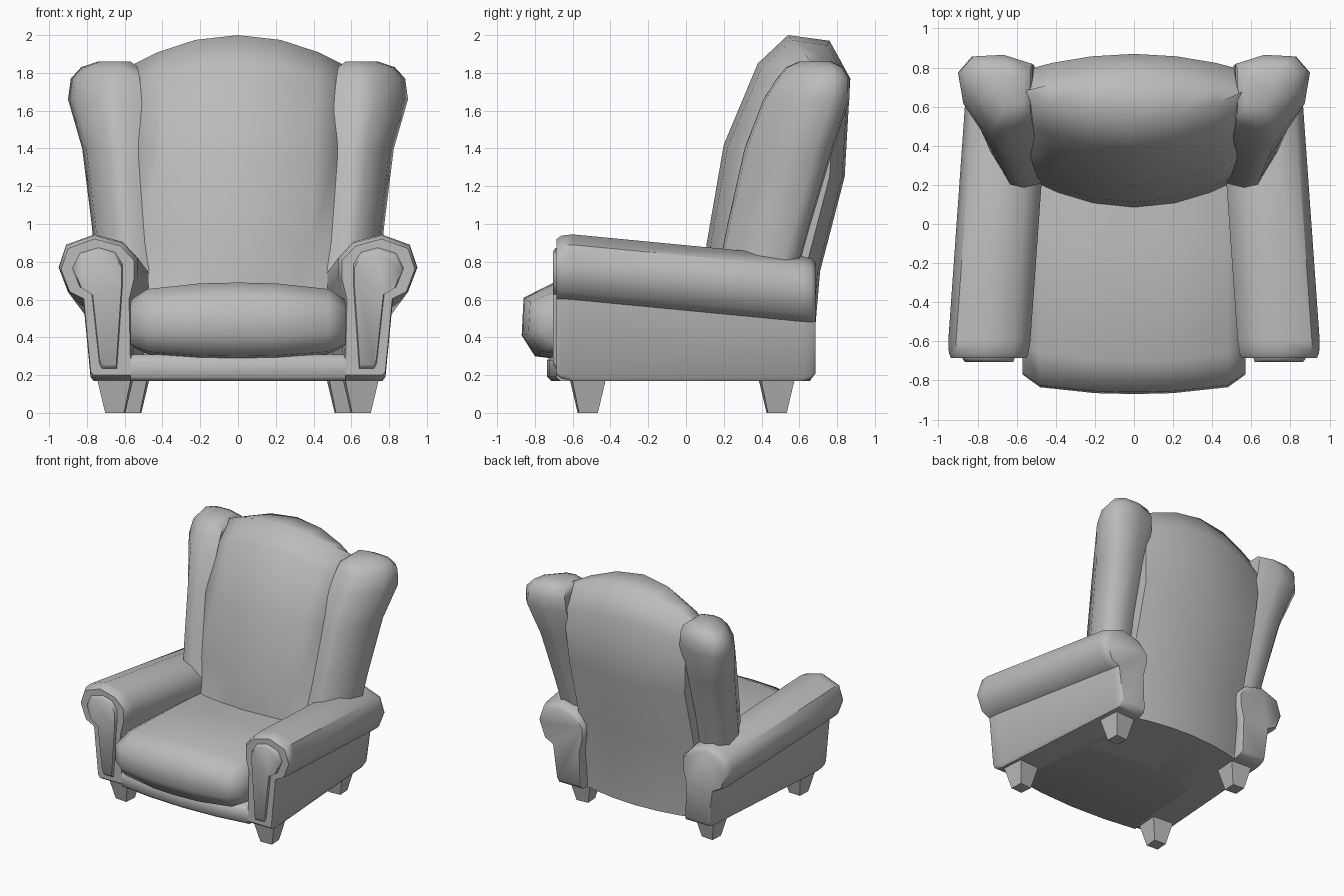
import bpy
import bmesh
import math

cube = bpy.data.objects.get("Cube")
if cube:
    bpy.data.objects.remove(cube, do_unlink=True)

GREY = (0.5, 0.5, 0.5, 1)
fabric = bpy.data.materials.new("grey_fabric")
fabric.use_nodes = True
fabric.diffuse_color = GREY
fabric.node_tree.nodes["Principled BSDF"].inputs["Base Color"].default_value = GREY


def loft(name, rings, angle=50):
    """Skin a list of equal-length point rings and cap both ends."""
    bm = bmesh.new()
    vs = [[bm.verts.new(p) for p in ring] for ring in rings]
    n = len(rings[0])
    for a, b in zip(vs, vs[1:]):
        for i in range(n):
            j = (i + 1) % n
            bm.faces.new((a[i], a[j], b[j], b[i]))
    bm.faces.new(vs[0])
    bm.faces.new(vs[-1])
    bmesh.ops.recalc_face_normals(bm, faces=bm.faces)
    mesh = bpy.data.meshes.new(name)
    bm.to_mesh(mesh)
    bm.free()
    mesh.materials.append(fabric)
    obj = bpy.data.objects.new(name, mesh)
    bpy.context.collection.objects.link(obj)
    bpy.ops.object.select_all(action='DESELECT')
    obj.select_set(True)
    bpy.context.view_layer.objects.active = obj
    bpy.ops.object.shade_smooth_by_angle(angle=math.radians(angle))
    return obj


def pair(name, rings, angle=50):
    """Make a left part and its mirrored right twin."""
    for side, s in (("left", 1), ("right", -1)):
        loft(f"{side}_{name}", [[(s * x, y, z) for x, y, z in r] for r in rings], angle)


# Backrest: side profile swept across x, arched at the top and bowed in plan
back_profile = [(0.05, 0.3), (0.11, 0.9), (0.20, 1.42), (0.38, 1.85), (0.54, 2.0),
                (0.76, 1.97), (0.87, 1.77), (0.84, 1.25), (0.71, 0.75),
                (0.66, 0.17), (0.1, 0.17)]


def back_ring(t):
    ring = []
    for i, (y, z) in enumerate(back_profile):
        high = max(0, (z - 1.3) / 0.7)
        bow = 0.14 if i < 5 else -0.08
        ring.append((t * (0.52 + 0.045 * high), y + bow * t * t,
                     z - 0.16 * high * t * t))
    return ring


loft("backrest", [back_ring(t) for t in (-1, -0.75, -0.4, 0, 0.4, 0.75, 1)], 65)

# Wings: plan section scaled at each height
wing_section = [(0, 0.1), (0.3, 0), (0.55, 0.03), (0.93, 0.45), (1, 0.8),
                (0.82, 0.98), (0.4, 1), (0, 0.88)]
wing_levels = [  # height, inner x, outer x, front y, rear y
    (0.75, 0.47, 0.75, 0.17, 0.59), (1.0, 0.49, 0.775, 0.22, 0.66),
    (1.4, 0.50, 0.825, 0.31, 0.78), (1.66, 0.51, 0.90, 0.41, 0.865),
    (1.77, 0.52, 0.885, 0.48, 0.865), (1.83, 0.53, 0.83, 0.53, 0.83),
    (1.86, 0.57, 0.74, 0.60, 0.77)]
pair("wing", [[(x0 + u * (x1 - x0), y0 + v * (y1 - y0), z) for u, v in wing_section]
              for z, x0, x1, y0, y1 in wing_levels], 60)

# Scrolled arms: toe in and drop toward the rear
arm_profile = [(0.55, 0.17), (0.765, 0.17), (0.78, 0.19), (0.82, 0.6), (0.90, 0.64),
               (0.95, 0.77), (0.91, 0.89), (0.76, 0.945), (0.61, 0.905),
               (0.53, 0.82), (0.53, 0.72), (0.56, 0.6)]


def arm_ring(y, scale):
    t = (y + 0.6) / 1.2
    ring = []
    for x, z in arm_profile:
        z -= 0.115 * t if z > 0.5 else 0
        x, z = 0.7 + (x - 0.7) * scale, 0.55 + (z - 0.55) * scale
        ring.append((x - 0.085 * t, y, z))
    return ring


pair("arm", [arm_ring(y, s) for y, s in ((-0.685, 0.92), (-0.66, 0.97), (-0.6, 1),
                                         (0.62, 1), (0.665, 0.97), (0.685, 0.9))])

# Raised panels on the arm fronts
panel_profile = [(0.64, 0.23), (0.72, 0.23), (0.735, 0.26), (0.775, 0.63), (0.84, 0.67),
                 (0.88, 0.77), (0.84, 0.85), (0.74, 0.88), (0.65, 0.855),
                 (0.61, 0.79), (0.61, 0.68)]
pair("arm_panel", [[(0.7 + (x - 0.7) * s, y, 0.56 + (z - 0.56) * s)
                    for x, z in panel_profile]
                   for y, s in ((-0.66, 1), (-0.69, 0.98), (-0.705, 0.92))])

# Seat cushion: pillow profile swept across x
seat_profile = [(-0.86, 0.61), (-0.87, 0.41), (-0.80, 0.30), (-0.68, 0.285),
                (0.3, 0.285), (0.3, 0.64), (-0.1, 0.67), (-0.70, 0.69)]
seat_columns = [(0.57, 0.1, 0.6), (0.48, 0.035, 0.85), (0.2, 0.005, 0.98)]
seat_columns = [(-x, d, s) for x, d, s in seat_columns] + [(0, 0, 1)] + seat_columns[::-1]
loft("seat_cushion", [[(x, y + (d if y < -0.5 else 0), 0.46 + (z - 0.46) * s)
                       for y, z in seat_profile] for x, d, s in seat_columns], 65)

# Seat base with a bowed front rail
base_rings = []
for x in (-0.57, -0.3, 0, 0.3, 0.57):
    f = -0.735 + 0.15 * x * x
    base_rings.append([(x, f + 0.02, 0.17), (x, f, 0.19), (x, f, 0.28), (x, f + 0.03, 0.31),
                       (x, 0.6, 0.31), (x, 0.6, 0.17)])
loft("seat_base", base_rings)


# Tapered square legs
def leg_ring(cx, cy, half, z):
    turn = math.radians(49)
    r = half * math.sqrt(2)
    return [(cx + r * math.cos(turn + k * math.pi / 2),
             cy + r * math.sin(turn + k * math.pi / 2), z) for k in range(4)]


for name, cx, cy in (("front_leg", 0.65, -0.52), ("back_leg", 0.565, 0.48)):
    pair(name, [leg_ring(cx, cy, 0.05, 0), leg_ring(cx, cy, 0.09, 0.18)], 30)
